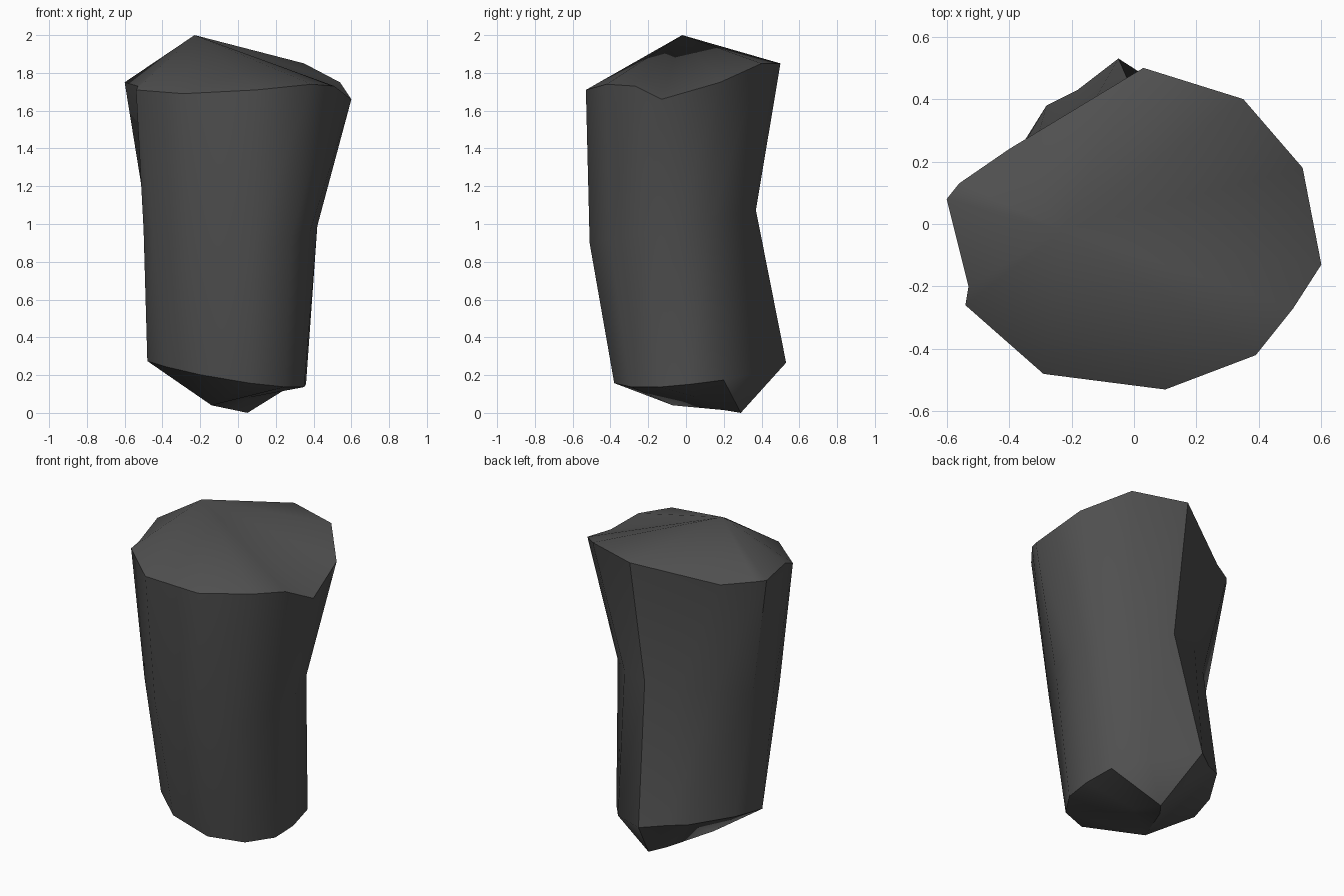
import bpy
import bmesh

default_cube = bpy.data.objects.get("Cube")
if default_cube:
    bpy.data.objects.remove(default_cube, do_unlink=True)

# Single dark stone colour
stone = bpy.data.materials.new("dark_grey_stone")
stone.use_nodes = True
grey = (0.08, 0.08, 0.08, 1.0)
stone.diffuse_color = grey
shader = stone.node_tree.nodes["Principled BSDF"]
shader.inputs["Base Color"].default_value = grey
shader.inputs["Roughness"].default_value = 0.9

# Cross-sections, counter-clockwise from the +x side
rim_outline = [(.60, -.13, 1.66), (.54, .18, 1.75), (.35, .40, 1.85), (.03, .50, 1.85),
               (-.40, .24, 1.73), (-.56, .13, 1.75), (-.60, .08, 1.75), (-.53, -.20, 1.73),
               (-.54, -.26, 1.71), (-.29, -.48, 1.69), (.10, -.53, 1.71), (.39, -.42, 1.74),
               (.51, -.27, 1.73)]
waist_outline = [(.42, -.05), (.37, .13), (.22, .28), (.02, .37), (-.17, .32), (-.33, .2),
                 (-.48, .04), (-.5, -.13), (-.45, -.26), (-.26, -.43), (.08, -.51),
                 (.28, -.4), (.38, -.22)]
foot_outline = [(.36, .02), (.33, .2), (.2, .37), (-.05, .53), (-.18, .43), (-.28, .38),
                (-.43, .14), (-.48, -.05), (-.38, -.2), (-.2, -.34), (.06, -.38),
                (.25, -.29), (.35, -.14)]


def tilted_ring(outline, height, slope_x, slope_y):
    """Lift a flat outline onto a sloping plane."""
    return [(x, y, height + slope_x * x + slope_y * y) for x, y in outline]


def add_ring(bm, points):
    return [bm.verts.new(point) for point in points]


def bridge(bm, lower, upper):
    """Join two rings with a band of quads."""
    count = len(lower)
    for i in range(count):
        j = (i + 1) % count
        bm.faces.new((lower[i], lower[j], upper[j], upper[i]))


def fan(bm, tip, ring, first, last):
    """Fill the ring edges from first to last with triangles to a tip."""
    count = len(ring)
    for i in range(first, last):
        bm.faces.new((tip, ring[(i + 1) % count], ring[i % count]))


bm = bmesh.new()
foot = add_ring(bm, tilted_ring(foot_outline, 0.205, -0.155, 0.1))
waist = add_ring(bm, tilted_ring(waist_outline, 1.0, 0.0, 0.2))
rim = add_ring(bm, rim_outline)
count = len(rim)

# Leaning sides
bridge(bm, foot, waist)
bridge(bm, waist, rim)

# Peaked top
peak = bm.verts.new((-0.23, -0.02, 2.0))
fan(bm, peak, rim, 0, count)

# Broken underside: a front tip, a hollow and a small rear ridge
front_tip = bm.verts.new((-0.14, -0.07, 0.04))
hollow = bm.verts.new((0.05, 0.06, 0.08))
ridge_start = bm.verts.new((-0.02, 0.2, 0.015))
ridge_end = bm.verts.new((0.05, 0.29, 0.0))
fan(bm, ridge_end, foot, 1, 5)
fan(bm, front_tip, foot, 5, 11)
fan(bm, hollow, foot, 11, count + 1)
for corners in ((foot[1], ridge_end, hollow),
                (hollow, ridge_end, ridge_start),
                (hollow, ridge_start, front_tip),
                (foot[5], ridge_start, ridge_end),
                (foot[5], front_tip, ridge_start),
                (foot[11], hollow, front_tip)):
    bm.faces.new(corners)

bmesh.ops.recalc_face_normals(bm, faces=bm.faces[:])
mesh = bpy.data.meshes.new("stone_stump")
bm.to_mesh(mesh)
bm.free()

stump = bpy.data.objects.new("stone_stump", mesh)
bpy.context.collection.objects.link(stump)
mesh.materials.append(stone)

# Smooth flanks with crisp rims
bpy.ops.object.select_all(action="DESELECT")
stump.select_set(True)
bpy.context.view_layer.objects.active = stump
bpy.ops.object.shade_smooth_by_angle(angle=0.7)
